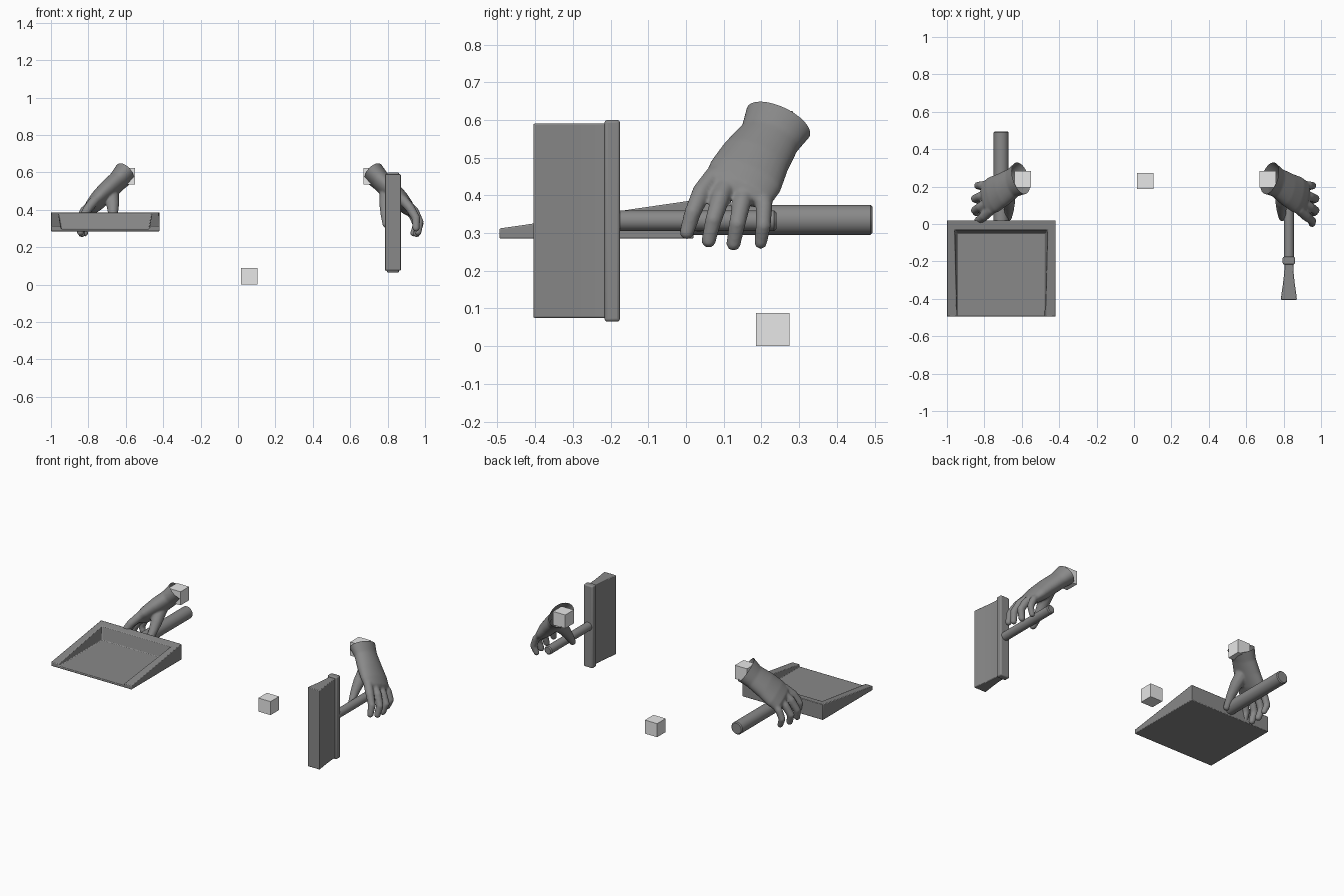
import bpy, bmesh, math
from mathutils import Vector

if "Cube" in bpy.data.objects:
    bpy.data.objects.remove(bpy.data.objects["Cube"])

MID_X = 0.06  # symmetry plane shared by the two hands


def material(name, value):
    m = bpy.data.materials.new(name)
    m.diffuse_color = (value, value, value, 1)
    m.use_nodes = True
    m.node_tree.nodes["Principled BSDF"].inputs["Base Color"].default_value = m.diffuse_color
    return m


DARK = material("mid_grey", 0.25)
LIGHT = material("light_grey", 0.8)


def finish(name, bm, mat, origin=(0, 0, 0)):
    bmesh.ops.recalc_face_normals(bm, faces=bm.faces[:])
    me = bpy.data.meshes.new(name)
    bm.to_mesh(me)
    bm.free()
    ob = bpy.data.objects.new(name, me)
    ob.location = origin
    bpy.context.collection.objects.link(ob)
    me.materials.append(mat)
    return ob


def loft(bm, rings):
    """Skin a closed solid over rings with equal point counts."""
    vs = [[bm.verts.new(p) for p in r] for r in rings]
    n = len(vs[0])
    for a, b in zip(vs, vs[1:]):
        for i in range(n):
            bm.faces.new((a[i], a[(i + 1) % n], b[(i + 1) % n], b[i]))
    bm.faces.new(vs[0])
    bm.faces.new(vs[-1])


def bake(ob):
    """Replace the mesh by its modified version."""
    dg = bpy.context.evaluated_depsgraph_get()
    me = bpy.data.meshes.new_from_object(ob.evaluated_get(dg))
    ob.modifiers.clear()
    ob.data = me


def bevel(ob, width, segments=2):
    b = ob.modifiers.new("bevel", 'BEVEL')
    b.width, b.segments = width, segments
    b.limit_method, b.angle_limit = 'ANGLE', math.radians(35)


def smooth(ob, angle=35):
    bpy.ops.object.select_all(action='DESELECT')
    ob.select_set(True)
    bpy.context.view_layer.objects.active = ob
    bpy.ops.object.shade_smooth_by_angle(angle=math.radians(angle))


def rod(name, x, z, r, y0, y1):
    bm = bmesh.new()
    loft(bm, [[(x + rr * math.cos(t * math.pi / 16), y, z + rr * math.sin(t * math.pi / 16))
               for t in range(32)]
              for y, rr in ((y0, r), (y1 - 0.006, r), (y1, r - 0.006))])
    smooth(finish(name, bm, DARK))


def rect(x0, x1, y0, y1, z):
    return [(x0, y0, z), (x1, y0, z), (x1, y1, z), (x0, y1, z)]


# Dustpan: wedge with a sloped-wall tray cut out of it
side = [(-0.495, 0.285), (0.02, 0.285), (0.02, 0.387), (-0.495, 0.312)]
bm = bmesh.new()
loft(bm, [[(x, y, z) for y, z in side] for x in (-1.0, -0.42)])
pan = finish("dustpan", bm, DARK)
bm = bmesh.new()
loft(bm, [rect(-0.945, -0.475, -0.6, -0.05, 0.298),
          rect(-0.966, -0.454, -0.6, -0.022, 0.42)])
cutter = finish("tray_cutter", bm, DARK)
cutter.hide_render = True
cut = pan.modifiers.new("tray", 'BOOLEAN')
cut.operation, cut.object, cut.solver = 'DIFFERENCE', cutter, 'EXACT'
bake(pan)
bpy.data.objects.remove(cutter)
bevel(pan, 0.004)
smooth(pan, 30)
rod("dustpan_handle", -0.71, 0.335, 0.04, 0.0, 0.495)

# Brush: flared bristles, back block and handle
BX = 0.828
half = [(-0.405, 0.043), (-0.37, 0.039), (-0.33, 0.033),
        (-0.28, 0.027), (-0.24, 0.024), (-0.20, 0.023)]
outline = [(BX - w, y) for y, w in half] + [(BX + w, y) for y, w in reversed(half)]
bm = bmesh.new()
loft(bm, [[(x, y, z) for x, y in outline] for z in (0.075, 0.59)])
bristles = finish("bristles", bm, DARK)
bevel(bristles, 0.004)
smooth(bristles)

bm = bmesh.new()
loft(bm, [rect(BX - 0.033, BX + 0.033, -0.216, -0.175, z) for z in (0.065, 0.6)])
block = finish("brush_block", bm, DARK)
bevel(block, 0.008, 3)
smooth(block)
rod("brush_handle", BX, 0.333, 0.027, -0.18, 0.24)

# Hand: flattened palm, with tapered fingers and thumb fused to it
axis = Vector((0.65, -0.4, -0.65)).normalized()
wide = Vector((0.19, 0.9, -0.37))
wide = (wide - axis * wide.dot(axis)).normalized()
thick = axis.cross(wide)
wrist = Vector((0.725, 0.245, 0.595))
palm = [(wrist - axis * 0.03, 0.10, 0.066), (wrist, 0.093, 0.062),
        ((0.765, 0.222, 0.552), 0.082, 0.053), ((0.82, 0.185, 0.50), 0.093, 0.053),
        ((0.87, 0.158, 0.45), 0.102, 0.048), ((0.905, 0.138, 0.415), 0.097, 0.038),
        ((0.918, 0.13, 0.40), 0.08, 0.024)]
shift = Vector((MID_X, 0, 0))
bm = bmesh.new()
loft(bm, [[Vector(c) - shift + wide * (a * math.cos(t * math.pi / 14))
           + thick * (b * math.sin(t * math.pi / 14)) for t in range(28)]
          for c, a, b in palm])

# Each digit is a chain of (x, y, z, radius)
digits = [
    [(0.885, 0.075, 0.45, 0.028), (0.92, 0.042, 0.41, 0.026),
     (0.952, 0.018, 0.355, 0.023), (0.952, 0.002, 0.302, 0.020)],
    [(0.89, 0.115, 0.44, 0.028), (0.94, 0.092, 0.395, 0.026),
     (0.970, 0.073, 0.335, 0.023), (0.962, 0.060, 0.280, 0.020)],
    [(0.895, 0.160, 0.42, 0.028), (0.94, 0.148, 0.38, 0.025),
     (0.970, 0.136, 0.325, 0.023), (0.955, 0.126, 0.272, 0.020)],
    [(0.895, 0.205, 0.41, 0.026), (0.935, 0.207, 0.37, 0.023),
     (0.955, 0.205, 0.320, 0.021), (0.938, 0.198, 0.275, 0.018)],
    [(0.80, 0.175, 0.49, 0.045), (0.79, 0.12, 0.43, 0.036),
     (0.788, 0.075, 0.375, 0.027), (0.793, 0.035, 0.322, 0.021)],
]
for chain in digits:
    for p, q in zip(chain, chain[1:]):
        for k in range(9):
            d = Vector(p).lerp(Vector(q), k / 8)
            ball = bmesh.ops.create_icosphere(bm, subdivisions=2, radius=d[3])
            bmesh.ops.translate(bm, verts=ball["verts"], vec=d.xyz - shift)

hand = finish("hands", bm, DARK, shift)
re = hand.modifiers.new("fuse", 'REMESH')
re.mode, re.voxel_size, re.use_smooth_shade = 'VOXEL', 0.006, True
sm = hand.modifiers.new("soften", 'SMOOTH')
sm.factor, sm.iterations = 0.5, 5
bake(hand)

# Open the wrist with a clean cut
bm = bmesh.new()
bm.from_mesh(hand.data)
bmesh.ops.bisect_plane(bm, geom=bm.verts[:] + bm.edges[:] + bm.faces[:],
                       plane_co=wrist - shift, plane_no=-axis, clear_outer=True)
bm.to_mesh(hand.data)
bm.free()
for poly in hand.data.polygons:
    poly.use_smooth = True
hand.modifiers.new("other_hand", 'MIRROR')


# Marker cubes: one at each wrist and one on the floor between
def cube(name, x, y, z, s=0.088):
    bm = bmesh.new()
    bmesh.ops.create_cube(bm, size=s)
    bmesh.ops.translate(bm, verts=bm.verts[:], vec=(x, y, z))
    return finish(name, bm, LIGHT, shift)


cube("floor_cube", 0, 0.23, 0.044)
cube("wrist_cubes", 0.655, 0.24, 0.58).modifiers.new("other_wrist", 'MIRROR')
